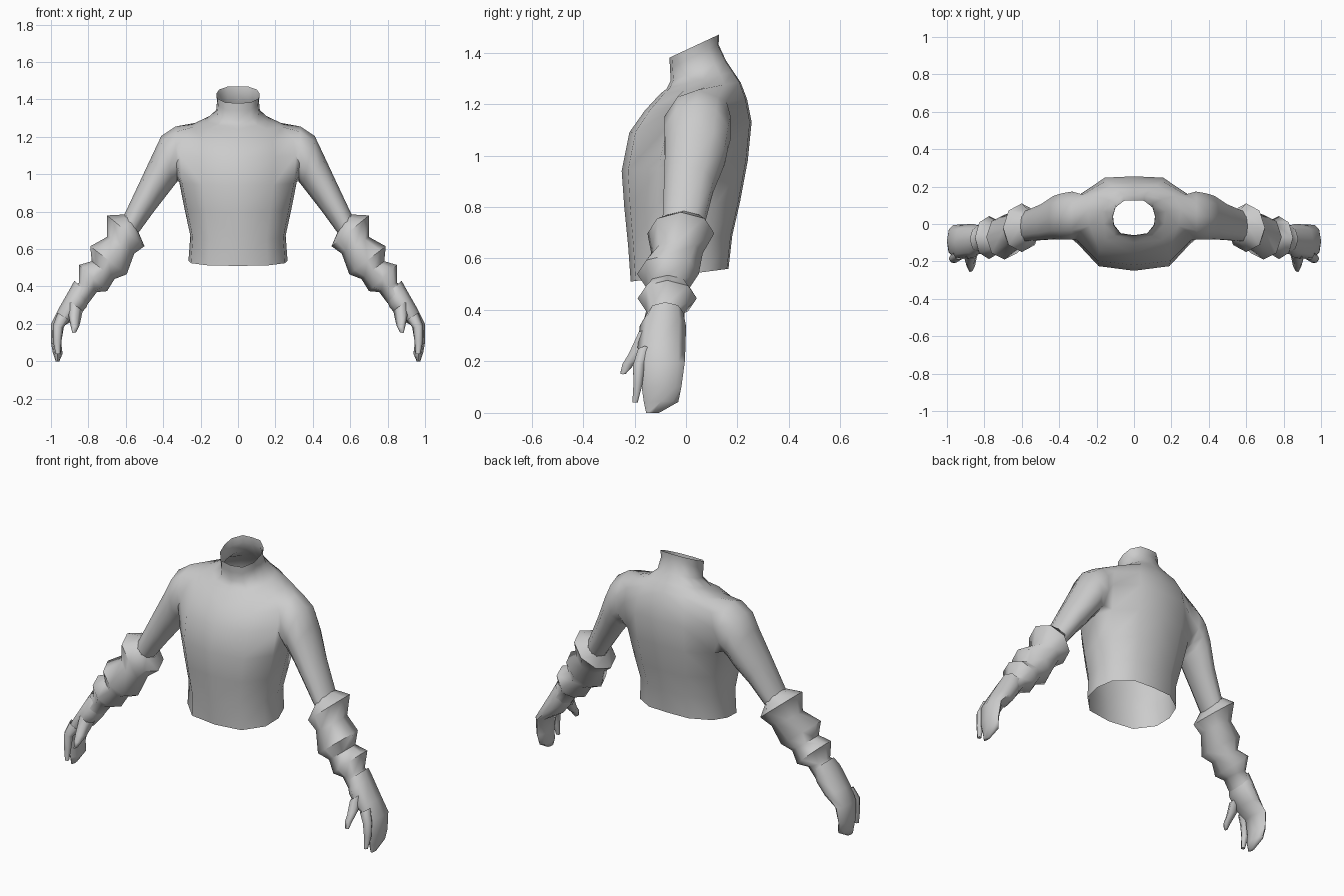
import bpy, bmesh, math

cloth = bpy.data.materials.new("plain_grey")
cloth.diffuse_color = (0.6, 0.6, 0.6, 1)


def finish(bm, name, angle):
    """Turn a right-hand half into a mirrored, smooth-shaded object."""
    bmesh.ops.recalc_face_normals(bm, faces=bm.faces)
    me = bpy.data.meshes.new(name)
    bm.to_mesh(me)
    bm.free()
    me.materials.append(cloth)
    ob = bpy.data.objects.new(name, me)
    bpy.context.collection.objects.link(ob)
    mod = ob.modifiers.new("mirror", 'MIRROR')
    mod.merge_threshold = 0.0005
    bpy.ops.object.select_all(action='DESELECT')
    ob.select_set(True)
    bpy.context.view_layer.objects.active = ob
    bpy.ops.object.shade_smooth_by_angle(angle=math.radians(angle))
    return ob


def loop(bm, sec, n):
    """Oval from outer point (x, z) to inner point (x, z), with y centre and y radius."""
    ox, oz, ix, iz, yc, ry = sec
    out = []
    for k in range(n):
        a = 2 * math.pi * k / n
        c, s = math.cos(a) / 2, math.sin(a)
        out.append(bm.verts.new(((ox + ix) / 2 + c * (ox - ix), yc - s * ry,
                                 (oz + iz) / 2 + c * (oz - iz))))
    return out


def skin(bm, loops):
    for a, b in zip(loops, loops[1:]):
        n = len(a)
        for i in range(n):
            bm.faces.new((a[i], a[(i + 1) % n], b[(i + 1) % n], b[i]))


def tube(bm, sections, n=8, cap=False):
    loops = [loop(bm, s, n) for s in sections]
    skin(bm, loops)
    if cap:
        bm.faces.new(loops[-1])


# Shirt: half torso rings (half width, front y, front z, back y, back z)
torso = [(.265, -.215, .51, .165, .56), (.255, -.225, .65, .18, .69),
         (.285, -.24, .80, .21, .82), (.315, -.25, .94, .24, .98),
         (.325, -.22, 1.09, .255, 1.13), (.31, -.16, 1.175, .237, 1.22),
         (.25, -.10, 1.24, .212, 1.285), (.17, -.075, 1.26, .185, 1.325),
         (.118, -.06, 1.29, .155, 1.37), (.112, -.062, 1.34, .127, 1.43),
         (.116, -.065, 1.38, .128, 1.47)]
plan = [(0, -1), (.6, -.9), (.95, -.42), (1, .1), (.88, .6), (.48, .97), (0, 1)]
bm = bmesh.new()
grid = []
for w, yf, zf, yb, zb in torso:
    grid.append([bm.verts.new((w * u, yf + (yb - yf) * (v + 1) / 2,
                               zf + (zb - zf) * (v + 1) / 2)) for u, v in plan])
for r in range(len(grid) - 1):
    for c in range(6):
        if not (3 <= r < 6 and 2 <= c < 4):       # leave the armhole open
            bm.faces.new((grid[r][c], grid[r][c + 1], grid[r + 1][c + 1], grid[r + 1][c]))
bm.verts.remove(grid[4][3])
bm.verts.remove(grid[5][3])

# Upper sleeve grows out of the armhole
hole = [grid[r][c] for r, c in ((6, 3), (6, 2), (5, 2), (4, 2), (3, 2),
                                (3, 3), (3, 4), (4, 4), (5, 4), (6, 4))]
arm = [(.335, 1.255, .325, .96, .045, .135), (.41, 1.205, .345, .935, .04, .13),
       (.455, 1.11, .38, .89, .035, .122), (.525, .96, .45, .80, .01, .10),
       (.605, .79, .53, .69, -.01, .085), (.64, .71, .57, .64, -.02, .075)]
skin(bm, [hole] + [loop(bm, s, 10) for s in arm])
finish(bm, "shirt", 75)

# Gathered forearm sleeve: alternating wide and narrow rings
bm = bmesh.new()
tube(bm, [(.605, .785, .53, .685, -.01, .085), (.70, .78, .50, .615, -.02, .13),
          (.70, .665, .555, .575, -.035, .10), (.79, .615, .595, .465, -.07, .12),
          (.782, .535, .66, .44, -.07, .085), (.85, .515, .70, .375, -.073, .115),
          (.85, .42, .755, .37, -.08, .075), (.89, .40, .80, .31, -.085, .08)])
finish(bm, "gathered_sleeves", 60)

# Hand with joined fingers, then a free finger and thumb
bm = bmesh.new()
tube(bm, [(.875, .43, .785, .35, -.08, .07), (.90, .385, .81, .29, -.09, .09),
          (.96, .28, .86, .23, -.095, .093), (1.0, .20, .93, .19, -.09, .085),
          (1.0, .10, .945, .10, -.095, .077), (.99, .045, .938, .04, -.097, .067),
          (.975, .0, .955, .0, -.13, .025)], cap=True)
tube(bm, [(.965, .26, .90, .22, -.16, .03), (.99, .19, .935, .18, -.183, .026),
          (.99, .11, .943, .11, -.187, .02), (.975, .04, .95, .04, -.198, .012)],
     n=6, cap=True)
tube(bm, [(.91, .33, .83, .27, -.14, .05), (.905, .24, .843, .21, -.19, .036),
          (.895, .19, .85, .185, -.225, .026), (.885, .15, .865, .155, -.245, .012)],
     n=6, cap=True)
finish(bm, "hands", 75)
